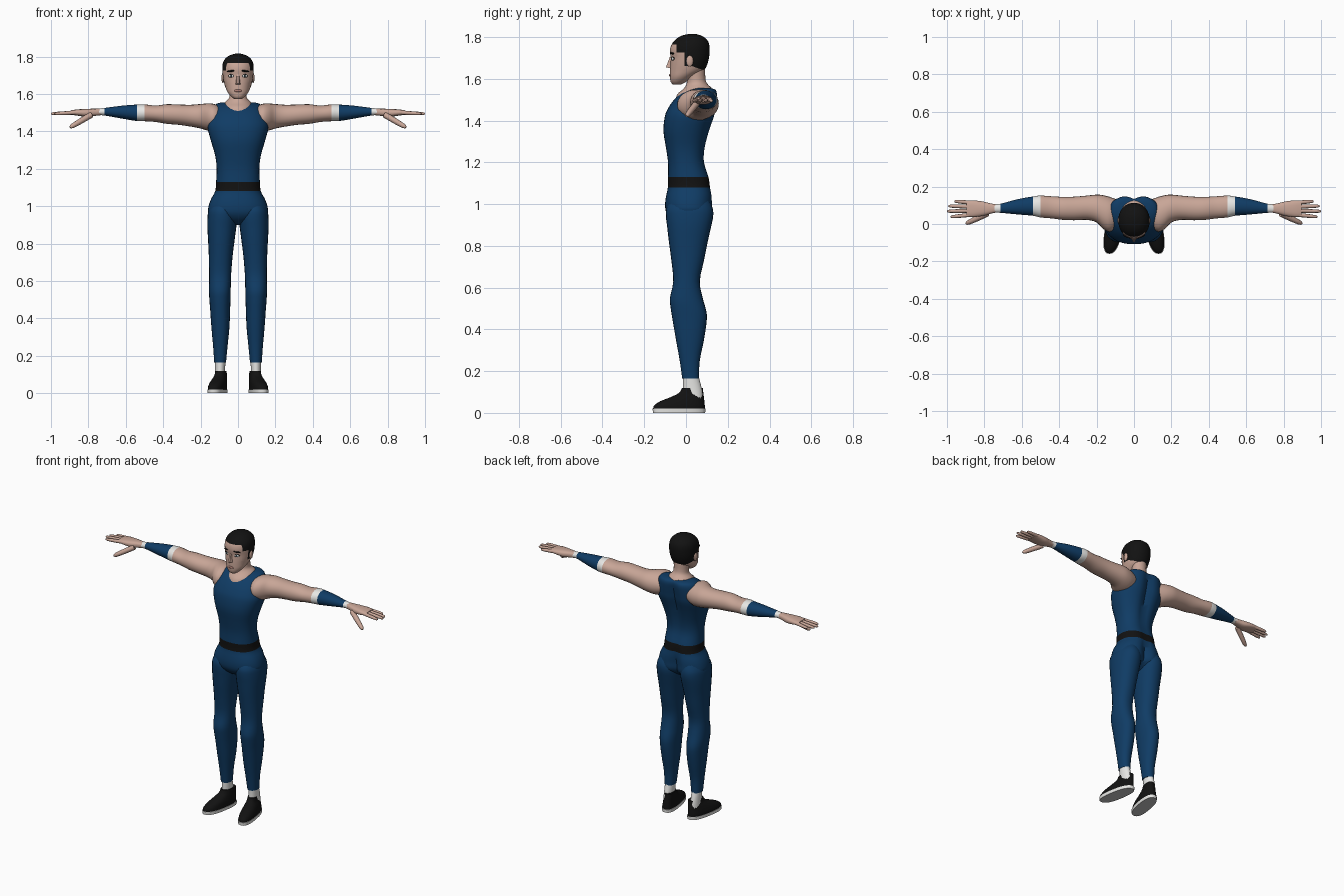
import bpy, bmesh, math
from mathutils import Vector, Matrix

def mat(name, rgb):
    m = bpy.data.materials.new(name)
    m.diffuse_color = (*rgb, 1)
    return m

SKIN = mat("skin", (0.58, 0.38, 0.31))
NAVY = mat("navy_cloth", (0.005, 0.045, 0.13))
BLACK = mat("black", (0.006, 0.006, 0.006))
WHITE = mat("white", (0.80, 0.80, 0.78))
SOLE = mat("sole_grey", (0.55, 0.55, 0.55))
LIP = mat("lip", (0.40, 0.20, 0.17))
IRIS = mat("iris", (0.06, 0.10, 0.13))

def finish(name, bm, mats, rule=None, mirror=False):
    bmesh.ops.recalc_face_normals(bm, faces=bm.faces)
    if rule:
        for f in bm.faces:
            f.material_index = rule(f.calc_center_median())
    me = bpy.data.meshes.new(name)
    bm.to_mesh(me)
    bm.free()
    for m in mats:
        me.materials.append(m)
    ob = bpy.data.objects.new(name, me)
    bpy.context.collection.objects.link(ob)
    if mirror:
        ob.modifiers.new("mirror", 'MIRROR').use_mirror_merge = False
    return ob

def smooth_rings(rings, steps):
    """Catmull-Rom interpolation between cross-sections."""
    out = []
    for i in range(len(rings) - 1):
        p1, p2 = rings[i], rings[i + 1]
        p0 = rings[max(i - 1, 0)]
        p3 = rings[min(i + 2, len(rings) - 1)]
        for s in range(steps):
            u = s / steps
            out.append([0.5 * (2*b + (c-a)*u + (2*a-5*b+4*c-d)*u*u + (3*b-a-3*c+d)*u**3)
                        for a, b, c, d in zip(p0, p1, p2, p3)])
    return out + [list(rings[-1])]

def loft(rings, axis='z', e=2.0, n=24, steps=3, groove=None, shear=0.0):
    """Rings are (position, a_min, a_max, b_min, b_max): x,y for axis z; y,z for axis x."""
    bm = bmesh.new()
    prev = None
    rows = []
    for t, a0, a1, b0, b1 in smooth_rings(rings, steps):
        row = []
        for k in range(n):
            ang = 2 * math.pi * k / n
            c, s = math.cos(ang), math.sin(ang)
            a = (a0+a1)/2 + (a1-a0)/2 * math.copysign(abs(c)**(2/e), c)
            b = (b0+b1)/2 + (b1-b0)/2 * math.copysign(abs(s)**(2/e), s)
            if groove and s > 0:
                b -= groove(t) * math.exp(-(a/0.03)**2)
            row.append(bm.verts.new((a - shear*b, b, t) if axis == 'z' else (t, a, b)))
        rows.append(row)
    for r, q in zip(rows, rows[1:]):
        for k in range(n):
            j = (k + 1) % n
            bm.faces.new((r[k], r[j], q[j], q[k]))
    bm.faces.new(rows[0])
    bm.faces.new(rows[-1])
    return bm

def sym(rows):
    return [(z, -w, w, f, b) for z, w, f, b in rows]

def ellipsoid(name, loc, size, material, mirror=True, rot=None):
    bm = bmesh.new()
    bmesh.ops.create_uvsphere(bm, u_segments=14, v_segments=8, radius=1)
    m = Matrix.Translation(loc) @ (rot or Matrix()) @ Matrix.Diagonal((*size, 1))
    bmesh.ops.transform(bm, matrix=m, verts=bm.verts)
    return finish(name, bm, [material], mirror=mirror)

# Torso with belt: half width, front y, back y at each height
torso = sym([
    (0.90, .025, -.03, .06), (0.925, .09, -.07, .10), (0.96, .155, -.095, .128),
    (1.00, .157, -.100, .130), (1.04, .143, -.095, .128), (1.08, .122, -.087, .121),
    (1.13, .117, -.086, .112), (1.20, .114, -.086, .091), (1.27, .122, -.096, .095),
    (1.35, .145, -.108, .116), (1.42, .163, -.101, .140), (1.46, .158, -.085, .147),
    (1.50, .145, -.057, .152), (1.53, .132, -.022, .153), (1.548, .113, .018, .145),
    (1.555, .085, .045, .125)])
def back_groove(z):
    return .022 * math.exp(-((z-1.42)/.15)**2) + .03 * math.exp(-((z-.98)/.08)**2) + .006
finish("torso", loft(torso, e=2.35, n=36, groove=back_groove), [NAVY, BLACK],
       lambda c: int(1.08 < c.z < 1.13))

# Legs
finish("legs", loft([
    (1.02, .03, .135, -.07, .11), (.98, .012, .157, -.094, .128), (.94, .006, .163, -.096, .130),
    (.89, .009, .164, -.090, .120), (.82, .018, .160, -.082, .104), (.73, .029, .156, -.070, .086),
    (.63, .037, .154, -.061, .066), (.55, .039, .155, -.077, .080), (.50, .040, .153, -.073, .094),
    (.45, .042, .149, -.065, .100), (.35, .046, .142, -.048, .086), (.25, .056, .133, -.030, .066),
    (.165, .064, .127, -.018, .062)], e=2.2), [NAVY], mirror=True)

# Socks
finish("socks", loft([(.06, .068, .125, -.015, .08), (.11, .069, .123, -.014, .077),
                      (.18, .067, .124, -.015, .059)], n=20), [WHITE], mirror=True)

# Shoes: uppers and soles, splayed outward by the shear
finish("shoes", loft([(.018, .059, .149, -.157, .09), (.035, .060, .148, -.153, .09),
                      (.055, .061, .143, -.125, .088), (.075, .064, .136, -.075, .086),
                      (.095, .066, .128, -.035, .083), (.118, .068, .126, -.020, .081)],
                     e=2.4, shear=.17), [BLACK], mirror=True)
finish("soles", loft([(0, .058, .150, -.158, .092), (.02, .057, .151, -.160, .093)],
                     e=2.5, steps=1, shear=.17), [WHITE, SOLE],
       lambda c: int(c.z < .001), mirror=True)

# Arms with wristbands and forearm sleeves
def arm_rule(c):
    if c.x < .50 or c.x > .745:
        return 0
    return 2 if .54 < c.x < .715 else 1
finish("arms", loft([
    (.09, -.02, .13, 1.42, 1.53), (.13, -.042, .145, 1.402, 1.547), (.165, -.026, .154, 1.405, 1.549),
    (.20, .008, .157, 1.415, 1.546), (.25, .022, .152, 1.425, 1.542), (.32, .020, .146, 1.435, 1.543),
    (.38, .022, .145, 1.440, 1.545), (.44, .030, .148, 1.450, 1.538), (.50, .035, .152, 1.454, 1.544),
    (.54, .044, .147, 1.455, 1.543), (.62, .051, .133, 1.468, 1.537), (.715, .060, .108, 1.485, 1.525),
    (.745, .060, .107, 1.485, 1.522)], axis='x', e=2.1), [SKIN, WHITE, NAVY], arm_rule, mirror=True)

# Palms, fingers and thumbs
finish("palms", loft([(.735, .062, .105, 1.486, 1.521), (.77, .054, .111, 1.482, 1.521),
                      (.81, .043, .121, 1.477, 1.520), (.86, .037, .126, 1.484, 1.517),
                      (.895, .040, .124, 1.489, 1.512)], axis='x', e=2.6, n=20), [SKIN], mirror=True)

def digit(name, start, end, r):
    """Tapered round finger between two points."""
    bm = loft([(0, -r, r, -r, r), (.5, -.95*r, .95*r, -.95*r, .95*r),
               (.9, -.75*r, .75*r, -.75*r, .75*r), (1, -.3*r, .3*r, -.3*r, .3*r)], n=10, steps=2)
    a, d = Vector(start), Vector(end) - Vector(start)
    m = (Matrix.Translation(a) @ d.to_track_quat('Z', 'Y').to_matrix().to_4x4()
         @ Matrix.Diagonal((1, 1, d.length, 1)))
    bmesh.ops.transform(bm, matrix=m, verts=bm.verts)
    finish(name, bm, [SKIN], mirror=True)

for i, (y0, y1, tip) in enumerate([(.049, .038, .98), (.071, .068, 1.0), (.093, .096, .993), (.114, .122, .96)]):
    digit(f"fingers_{i + 1}", (.875, y0, 1.500), (tip, y1, 1.494), .0108)
digit("thumbs", (.785, .055, 1.488), (.898, .002, 1.421), .016)

# Neck
finish("neck", loft(sym([(1.48, .07, -.055, .12), (1.525, .080, -.042, .125), (1.552, .072, -.012, .125),
                         (1.575, .050, .002, .103), (1.60, .045, .004, .093), (1.66, .048, .0, .092)])),
       [SKIN])

# Head, cut along the hairline so the hair has clean edges
head = loft(sym([
    (1.572, .018, -.062, -.025), (1.585, .036, -.073, .0), (1.61, .056, -.077, .035),
    (1.64, .069, -.077, .085), (1.67, .077, -.075, .102), (1.70, .082, -.073, .110),
    (1.73, .084, -.077, .113), (1.76, .082, -.071, .112), (1.785, .071, -.053, .102),
    (1.805, .047, -.024, .077), (1.815, .014, .015, .045)]), n=36, e=2.1)
for co, no in [((0, 0, 1.765), (0, 0, 1)), ((0, 0, 1.725), (0, 0, 1)), ((0, 0, 1.66), (0, 0, 1)),
               ((0, -.045, 0), (0, 1, 0)), ((0, -.008, 0), (0, 1, 0)), ((0, .03, 1.66), (0, .35, 1))]:
    bmesh.ops.bisect_plane(head, geom=head.verts[:] + head.edges[:] + head.faces[:],
                           plane_co=co, plane_no=no)
def hair_rule(c):
    return int(c.z > 1.765 or (c.z > 1.725 and c.y > -.045) or (c.z > 1.66 and c.y > -.008)
               or (c.y > .03 and c.z > 1.66 - .35 * (c.y - .03)))
finish("head", head, [SKIN, BLACK], hair_rule)

# Ears
ellipsoid("ears", (.081, .018, 1.685), (.008, .017, .027), SKIN)

# Nose: bridge widening to the tip
bm = bmesh.new()
v = [bm.verts.new(p) for p in [(-.007, -.066, 1.705), (.007, -.066, 1.705), (-.016, -.068, 1.648),
                               (.016, -.068, 1.648), (-.006, -.096, 1.655), (.006, -.096, 1.655),
                               (-.004, -.078, 1.703), (.004, -.078, 1.703)]]
for f in [(6, 7, 5, 4), (0, 6, 4, 2), (1, 3, 5, 7), (2, 4, 5, 3), (0, 1, 7, 6), (0, 2, 3, 1)]:
    bm.faces.new([v[i] for i in f])
finish("nose", bm, [SKIN])

# Eyes, brows and lips
turn = Matrix.Rotation(math.radians(22), 4, 'Z')
ellipsoid("eye_outlines", (.036, -.0625, 1.697), (.0175, .005, .0100), BLACK, rot=turn)
ellipsoid("eye_whites", (.036, -.0635, 1.696), (.0155, .0055, .0080), WHITE, rot=turn)
ellipsoid("irises", (.036, -.0665, 1.696), (.0068, .004, .0072), IRIS, rot=turn)
ellipsoid("pupils", (.036, -.0690, 1.696), (.0035, .003, .0035), BLACK, rot=turn)
brow = turn @ Matrix.Rotation(math.radians(6), 4, 'Y')
ellipsoid("eyebrows", (.038, -.0665, 1.722), (.023, .006, .0048), BLACK, rot=brow)
ellipsoid("lips", (0, -.0745, 1.617), (.021, .007, .0075), LIP, mirror=False)

# Smooth shading with sharp creases kept
bpy.ops.object.select_all(action='SELECT')
bpy.context.view_layer.objects.active = bpy.data.objects["torso"]
bpy.ops.object.shade_smooth_by_angle(angle=math.radians(45))
